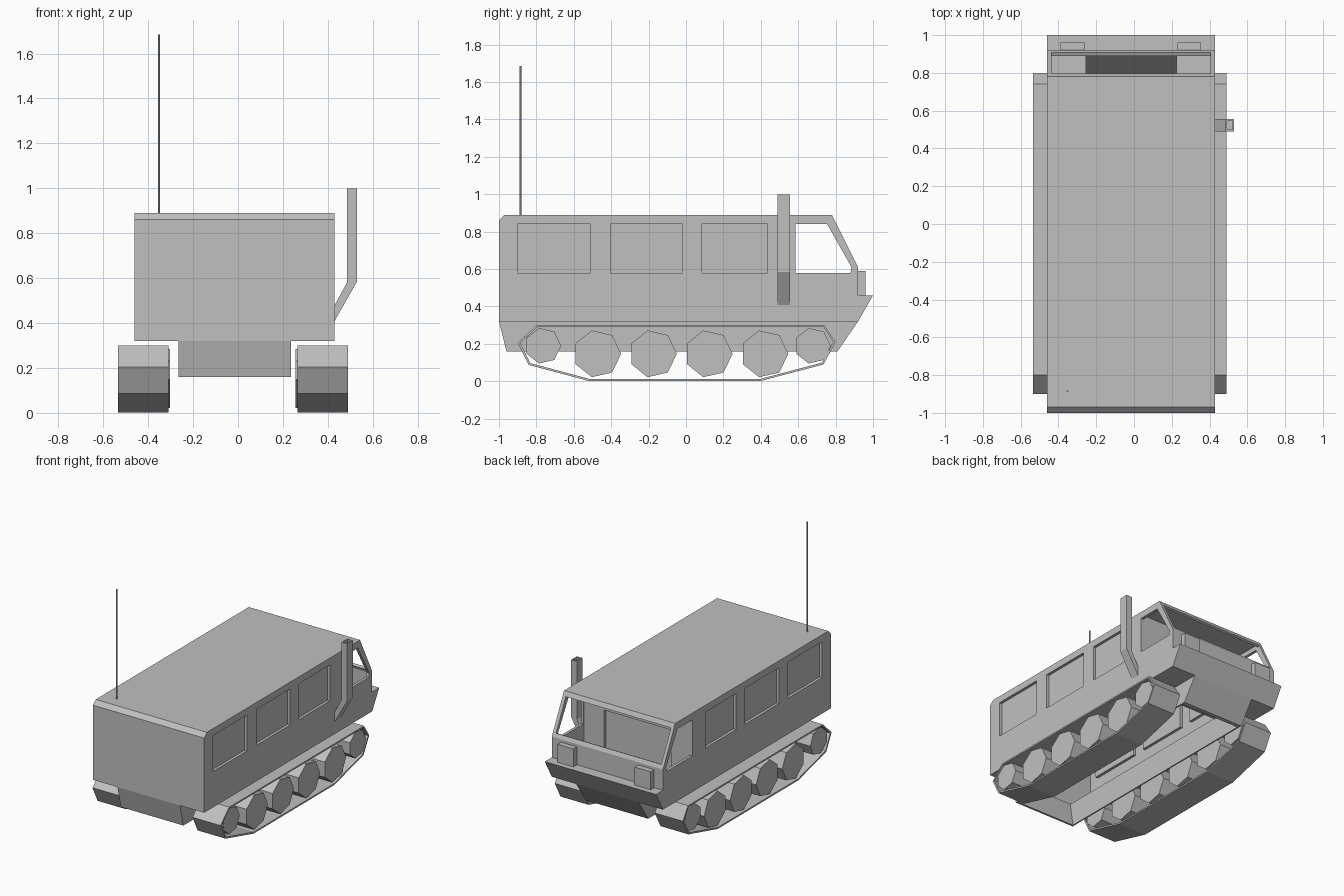
import bpy, bmesh
from math import cos, sin, tau
from mathutils import Vector

old = bpy.data.objects.get("Cube")
if old:
    bpy.data.objects.remove(old, do_unlink=True)

grey = bpy.data.materials.new("plain grey")
grey.use_nodes = True
colour = (0.53, 0.53, 0.53, 1)
grey.diffuse_color = colour
grey.node_tree.nodes["Principled BSDF"].inputs["Base Color"].default_value = colour


def finish(name, bm):
    bmesh.ops.recalc_face_normals(bm, faces=bm.faces)
    mesh = bpy.data.meshes.new(name)
    bm.to_mesh(mesh)
    bm.free()
    mesh.materials.append(grey)
    ob = bpy.data.objects.new(name, mesh)
    bpy.context.collection.objects.link(ob)
    return ob


def prism(name, profile, a, b, axis="x"):
    """Extrude a profile from a to b; (y, z) along x or (x, z) along y."""
    bm = bmesh.new()
    place = (lambda p: (a, p[0], p[1])) if axis == "x" else (lambda p: (p[0], a, p[1]))
    face = bm.faces.new([bm.verts.new(place(p)) for p in profile])
    grown = bmesh.ops.extrude_face_region(bm, geom=[face])["geom"]
    shift = Vector((b - a, 0, 0)) if axis == "x" else Vector((0, b - a, 0))
    bmesh.ops.translate(bm, vec=shift, verts=[v for v in grown if isinstance(v, bmesh.types.BMVert)])
    return finish(name, bm)


def rect(u0, u1, v0, v1):
    return [(u0, v0), (u1, v0), (u1, v1), (u0, v1)]


def cut(target, cutter):
    """Subtract the cutter and bake the result."""
    mod = target.modifiers.new("cut", "BOOLEAN")
    mod.operation, mod.solver, mod.object = "DIFFERENCE", "EXACT", cutter
    bpy.context.view_layer.update()
    graph = bpy.context.evaluated_depsgraph_get()
    mesh = bpy.data.meshes.new_from_object(target.evaluated_get(graph))
    target.modifiers.clear()
    target.data = mesh


def discard(*obs):
    for ob in obs:
        bpy.data.objects.remove(ob, do_unlink=True)


LEFT, RIGHT = -0.46, 0.43          # body sides
WINDOWS = [(-0.9, -0.51), (-0.405, -0.02), (0.085, 0.435)]

# Body shell and narrow lower hull
body = prism("body_shell", [(-1, 0.32), (-1, 0.86), (-0.97, 0.89), (0.78, 0.89), (0.92, 0.61),
                            (0.92, 0.46), (1, 0.46), (0.92, 0.32)], LEFT, RIGHT)
hull = prism("lower_hull", [(-1, 0.32), (0.92, 0.32), (0.81, 0.16), (-0.96, 0.16)], -0.265, 0.235)

# Hollow interior
cavity = prism("cavity", [(-0.98, 0.335), (-0.98, 0.85), (-0.96, 0.875), (0.77, 0.875),
                          (0.9, 0.605), (0.9, 0.45), (0.91, 0.335)], LEFT + 0.02, RIGHT - 0.02)
cut(body, cavity)

# Open underside
opening = prism("opening", [(-0.97, 0.4), (-0.97, 0.32), (-0.935, 0.1), (0.74, 0.1),
                            (0.89, 0.32), (0.89, 0.4)], -0.255, 0.225)
cut(body, opening)
cut(hull, opening)

# Cab side windows and windscreen
side_hole = prism("side_hole", [(0.585, 0.58), (0.88, 0.58), (0.885, 0.61), (0.755, 0.84),
                                (0.585, 0.84)], -0.6, 0.6)
front_hole = prism("front_hole", [(0.74, 0.83), (0.85, 0.61), (1, 0.68), (0.89, 0.905)], -0.437, 0.405)
cut(body, side_hole)
cut(body, front_hole)
discard(cavity, opening, side_hole, front_hole)

# Recessed side windows
for i, (y0, y1) in enumerate(WINDOWS):
    hole = prism("hole", rect(y0, y1, 0.58, 0.84), -0.6, 0.6)
    cut(body, hole)
    discard(hole)
    for side, x in (("right", LEFT + 0.03), ("left", RIGHT - 0.03)):
        prism(f"{side}_window_{i + 1}", rect(y0 - 0.003, y1 + 0.003, 0.577, 0.843),
              x - 0.01, x + 0.01)

# Bulkhead behind the cab, with a recessed panel
bulkhead = prism("cab_bulkhead", rect(LEFT + 0.01, RIGHT - 0.01, 0.33, 0.88), 0.54, 0.58, "y")
recess = prism("recess", rect(-0.285, 0.25, 0.36, 0.72), 0.56, 0.7, "y")
cut(bulkhead, recess)
discard(recess)

# Headlights
for side, x0, x1 in (("right", -0.39, -0.262), ("left", 0.23, 0.355)):
    prism(f"{side}_headlight", rect(x0, x1, 0.46, 0.59), 0.918, 0.96, "y")

# Tracks and seven-sided wheels
OUTER = [(-0.9, 0.205), (-0.8, 0.3), (0.74, 0.3), (0.8, 0.21), (0.735, 0.09),
         (0.4, 0.002), (-0.52, 0.002), (-0.84, 0.087)]
INNER = [(-0.885, 0.204), (-0.795, 0.289), (0.735, 0.289), (0.787, 0.21), (0.728, 0.1),
         (0.398, 0.013), (-0.518, 0.013), (-0.832, 0.097)]
WHEELS = [(-0.765, 0.19, 0.097), (0.677, 0.19, 0.097)]
WHEELS += [(-0.475 + 0.298 * i, 0.147, 0.128) for i in range(4)]
for side, x0, x1, shift in (("right", -0.535, -0.31, 0.008), ("left", 0.265, 0.49, -0.008)):
    bm = bmesh.new()
    rings = [[bm.verts.new((x, y, z)) for y, z in loop]
             for x, loop in ((x0, OUTER), (x1, OUTER), (x1, INNER), (x0, INNER))]
    n = len(OUTER)
    for k in range(4):
        a, b = rings[k], rings[(k + 1) % 4]
        for i in range(n):
            j = (i + 1) % n
            bm.faces.new((a[i], a[j], b[j], b[i]))
    finish(f"{side}_track", bm)
    for i, (y, z, r) in enumerate(WHEELS):
        ring = [(y + r * cos(tau * k / 7), z + r * sin(tau * k / 7)) for k in range(7)]
        prism(f"{side}_wheel_{i + 1}", ring, x0 + shift, x1 + shift)

# Square exhaust pipe with an open top
pipe = prism("exhaust_pipe", [(0.425, 0.4), (0.53, 0.585), (0.53, 1), (0.485, 1),
                              (0.485, 0.58), (0.425, 0.47)], 0.49, 0.555, "y")
bore = prism("bore", rect(0.493, 0.522, 0.7, 1.1), 0.499, 0.546, "y")
cut(pipe, bore)
discard(bore)

# Whip antenna
bm = bmesh.new()
bmesh.ops.create_cone(bm, cap_ends=True, segments=6, radius1=0.005, radius2=0.005, depth=0.8)
bmesh.ops.translate(bm, vec=(-0.352, -0.885, 1.285), verts=bm.verts)
finish("antenna", bm)
